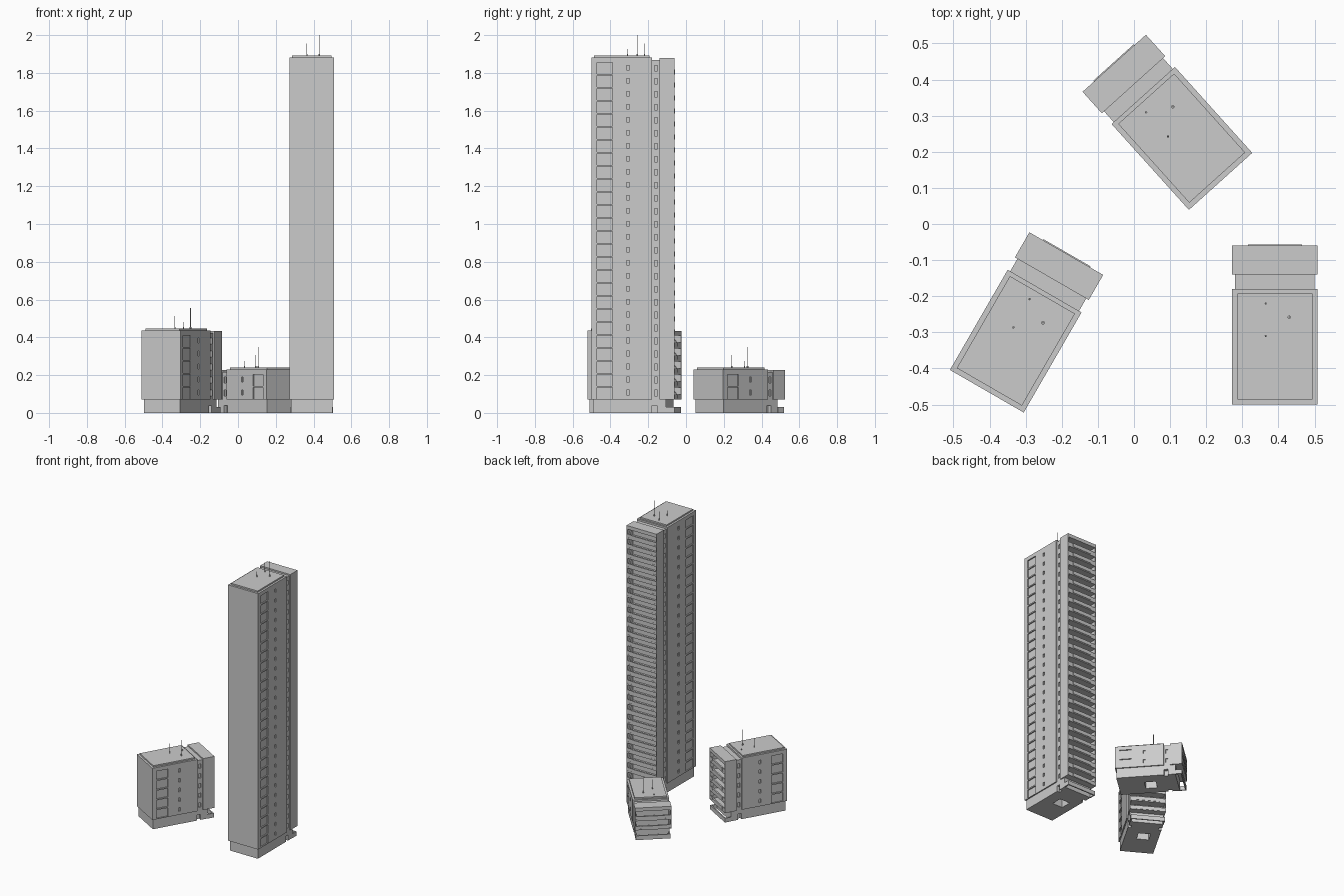
import bpy, bmesh
from math import radians
from mathutils import Matrix, Vector

if "Cube" in bpy.data.objects:
    bpy.data.objects.remove(bpy.data.objects["Cube"], do_unlink=True)

grey = bpy.data.materials.new("concrete grey")
grey.use_nodes = True
COLOUR = (0.6, 0.6, 0.6, 1)
grey.diffuse_color = COLOUR
grey.node_tree.nodes["Principled BSDF"].inputs["Base Color"].default_value = COLOUR

GROUND = 0.07    # height of the ground storey
STOREY = 0.0688
HALF = 0.118     # half the tower's width


def box(bm, x, y, z):
    """Add a box spanning the given (low, high) ranges."""
    size = [r[1] - r[0] for r in (x, y, z)]
    mid = Vector([(r[0] + r[1]) / 2 for r in (x, y, z)])
    bmesh.ops.create_cube(bm, size=1, matrix=Matrix.Translation(mid) @ Matrix.Diagonal((*size, 1)))


def prism(bm, profile, x0, x1):
    """Extrude a (y, z) profile between two x positions."""
    face = bm.faces.new([bm.verts.new((x0, y, z)) for y, z in profile])
    out = bmesh.ops.extrude_face_region(bm, geom=[face])
    bmesh.ops.translate(bm, vec=(x1 - x0, 0, 0),
                        verts=[v for v in out["geom"] if isinstance(v, bmesh.types.BMVert)])


def finish(bm, name, place):
    bmesh.ops.recalc_face_normals(bm, faces=bm.faces)
    mesh = bpy.data.meshes.new(name)
    bm.to_mesh(mesh)
    bm.free()
    mesh.materials.append(grey)
    obj = bpy.data.objects.new(name, mesh)
    bpy.context.collection.objects.link(obj)
    obj.matrix_world = place
    return obj


def carve(obj, cutter):
    """Subtract the cutter, keep the result, drop the cutter."""
    cutter.hide_render = True
    mod = obj.modifiers.new("openings", "BOOLEAN")
    mod.operation = "DIFFERENCE"
    mod.solver = "EXACT"
    mod.object = cutter
    bpy.context.view_layer.update()
    graph = bpy.context.evaluated_depsgraph_get()
    mesh = bpy.data.meshes.new_from_object(obj.evaluated_get(graph))
    obj.modifiers.clear()
    obj.data = mesh
    bpy.data.objects.remove(cutter, do_unlink=True)


def side_cut(bm, depth, y, z, face=HALF):
    """Cut matching openings into both side walls."""
    for s in (-1, 1):
        box(bm, sorted((s * (face - depth), s * (face + 0.01))), y, z)


def tower(name, x, y, turn, storeys, masts):
    place = Matrix.Translation((x, y, 0)) @ Matrix.Rotation(radians(turn), 4, "Z")
    top = GROUND + storeys * STOREY + 0.022
    floors = [GROUND + i * STOREY for i in range(storeys)]

    # Ground storey with side doors and a service shaft
    bm = bmesh.new()
    box(bm, (-0.11, 0.11), (-0.212, 0.175), (0, GROUND))
    base = finish(bm, name + "_base", place)
    bm = bmesh.new()
    side_cut(bm, 0.02, (0.1, 0.126), (-0.01, 0.04), 0.11)
    box(bm, (-0.05, 0.03), (-0.04, 0.035), (-0.01, 0.055))
    carve(base, finish(bm, "shaft_cutter", place))

    # Low terrace wall behind the ground storey
    bm = bmesh.new()
    for s in (-1, 1):
        box(bm, sorted((s * 0.104, s * 0.112)), (0.175, 0.218), (0, 0.03))
    box(bm, (-0.112, 0.112), (0.21, 0.218), (0, 0.03))
    finish(bm, name + "_terrace_wall", place)

    # Main block with side windows
    bm = bmesh.new()
    box(bm, (-HALF, HALF), (-0.22, 0.1), (GROUND, top))
    body = finish(bm, name + "_main_block", place)
    bm = bmesh.new()
    for z in floors:
        side_cut(bm, 0.008, (-0.19, -0.11), (z + 0.004, z + 0.064))
        side_cut(bm, 0.008, (-0.034, -0.02), (z + 0.025, z + 0.05))
    carve(body, finish(bm, "window_cutter", place))

    # Recessed neck with narrow windows
    bm = bmesh.new()
    box(bm, (-0.11, 0.11), (0.1, 0.14), (GROUND, top - 0.012))
    neck = finish(bm, name + "_neck", place)
    bm = bmesh.new()
    for z in floors:
        side_cut(bm, 0.008, (0.112, 0.128), (z + 0.02, z + 0.05), 0.11)
    carve(neck, finish(bm, "neck_cutter", place))

    # Rear block hollowed into balconies
    bm = bmesh.new()
    box(bm, (-HALF, HALF), (0.14, 0.22), (GROUND, top - 0.002))
    rear = finish(bm, name + "_balcony_block", place)
    bm = bmesh.new()
    for z in floors:
        box(bm, (-0.112, 0.112), (0.165, 0.24), (z + 0.006, z + 0.064))
    carve(rear, finish(bm, "balcony_cutter", place))

    # Balcony guards, raised centre panels and sloping end fins
    bm = bmesh.new()
    for z in floors:
        box(bm, (-0.112, 0.112), (0.213, 0.219), (z + 0.006, z + 0.028))
        box(bm, (-0.075, 0.075), (0.218, 0.223), (z + 0.002, z + 0.028))
        fin = [(0.165, z + 0.006), (0.213, z + 0.006), (0.165, z + 0.064)]
        for s in (-1, 1):
            prism(bm, fin, s * 0.112, s * 0.106)
    finish(bm, name + "_balcony_guards", place)

    # Roof cap
    bm = bmesh.new()
    box(bm, (-0.104, 0.104), (-0.206, 0.088), (top, top + 0.01))
    finish(bm, name + "_roof_cap", place)

    # Roof masts on small feet
    bm = bmesh.new()
    for mx, my, height, radius in masts:
        for r, h in ((radius, height), (radius * 2.5, 0.008)):
            bmesh.ops.create_cone(bm, cap_ends=True, segments=8, radius1=r, radius2=r, depth=h,
                                  matrix=Matrix.Translation((mx, my, top + 0.01 + h / 2)))
    finish(bm, name + "_masts", place)


def masts(rear, front):
    return [(0.04, 0.022, 0.109, 0.002),
            (-0.025, 0.06, rear, 0.0013), (-0.025, -0.03, front, 0.0013)]


tower("tall_tower", 0.39, -0.28, 0, 26, masts(0.065, 0.035))
tower("middle_tower", -0.2975, -0.2725, -30, 5, masts(0.035, 0.068))
tower("short_tower", 0.0925, 0.2815, 42, 2, masts(0.035, 0.068))
